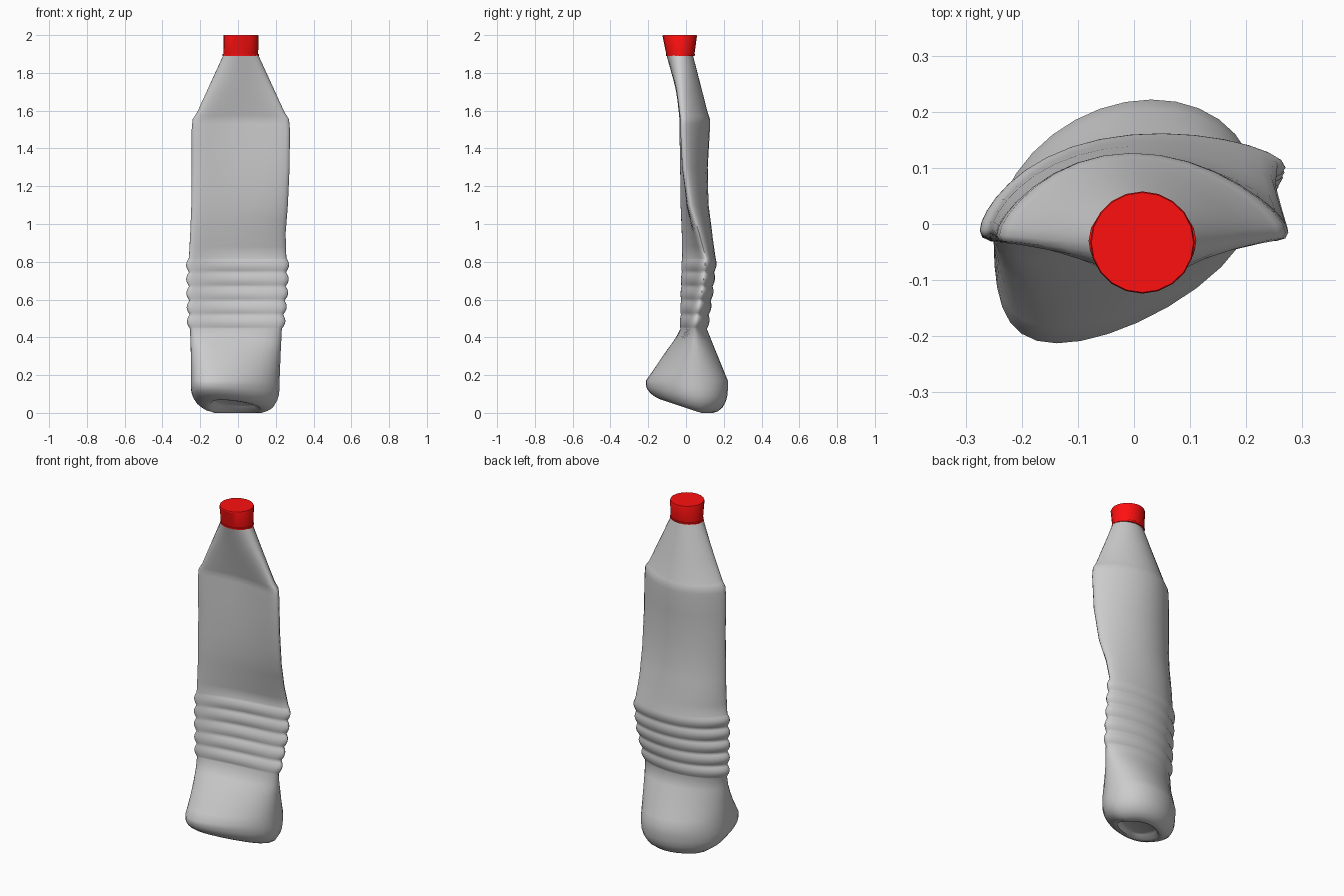
import bpy, bmesh, math

N = 32

# Crushed-body sections: z, left x, left y, right x, right y,
# bow of the mid line, half thickness, back skew, front skew
SECTIONS = [
    (0.17, -0.250, -0.035, 0.220, 0.050, -0.003, 0.213, 0.00, -0.08),
    (0.32, -0.250, -0.025, 0.226, 0.048, 0.015, 0.130, 0.00, -0.06),
    (0.445, -0.254, -0.015, 0.232, 0.045, 0.037, 0.055, -0.03, -0.03),
    (0.65, -0.259, -0.015, 0.252, 0.085, 0.043, 0.052, -0.05, -0.04),
    (0.82, -0.260, -0.010, 0.256, 0.105, 0.044, 0.054, -0.06, -0.05),
    (0.95, -0.253, -0.010, 0.252, 0.070, 0.046, 0.058, -0.05, -0.04),
    (1.10, -0.247, -0.015, 0.264, 0.025, 0.054, 0.060, -0.03, -0.02),
    (1.30, -0.245, -0.017, 0.273, -0.005, 0.064, 0.062, -0.02, 0.00),
    (1.50, -0.245, -0.020, 0.275, -0.015, 0.076, 0.068, -0.02, 0.00),
    (1.555, -0.240, -0.020, 0.270, -0.015, 0.076, 0.068, -0.02, 0.00),
    (1.59, -0.217, -0.022, 0.247, -0.018, 0.068, 0.067, -0.02, 0.00),
    (1.90, -0.075, -0.035, 0.105, -0.035, 0.000, 0.070, 0.00, 0.00),
]
RIB_LOW, RIB_HIGH, RIBS = 0.445, 0.82, 5


def section_at(z):
    for a, b in zip(SECTIONS, SECTIONS[1:]):
        if z <= b[0]:
            t = max(0, (z - a[0]) / (b[0] - a[0]))
            return [p + (q - p) * t for p, q in zip(a, b)]
    return list(SECTIONS[-1])


def ring(sec, bulge=0.0):
    z, lx, ly, rx, ry, bow, half, back, front = sec
    lx, rx, half = lx - bulge, rx + bulge, half + bulge * 0.6
    pts = []
    for i in range(N):
        a = 2 * math.pi * i / N
        s, t = math.sin(a), (1 - math.cos(a)) / 2
        x = lx + (rx - lx) * t + (back if s > 0 else front) * s * s
        y = ly + (ry - ly) * t + bow * s * s + half * s
        pts.append((x, y, z))
    return pts


def loft(name, rings, angle):
    bm = bmesh.new()
    rows = [[bm.verts.new(p) for p in r] for r in rings]
    n = len(rows[0])
    for a, b in zip(rows, rows[1:]):
        for i in range(n):
            j = (i + 1) % n
            bm.faces.new((a[i], a[j], b[j], b[i]))
    bm.faces.new(rows[0])
    bm.faces.new(rows[-1])
    bmesh.ops.recalc_face_normals(bm, faces=bm.faces)
    mesh = bpy.data.meshes.new(name)
    bm.to_mesh(mesh)
    bm.free()
    ob = bpy.data.objects.new(name, mesh)
    bpy.context.collection.objects.link(ob)
    bpy.ops.object.select_all(action='DESELECT')
    ob.select_set(True)
    bpy.context.view_layer.objects.active = ob
    bpy.ops.object.shade_smooth_by_angle(angle=math.radians(angle))
    return ob


# Tilted, rounded base with a recess
rings = []
base = ring(SECTIONS[0])
for scale, h in [(0.40, 0.045), (0.49, 0.035), (0.56, 0.004), (0.65, 0.0),
                 (0.76, 0.008), (0.87, 0.028), (0.95, 0.060), (0.985, 0.090), (1.0, 0.125)]:
    row = []
    for x, y, _ in base:
        x, y = -0.02 + (x + 0.02) * scale, y * scale
        row.append((x, y, h + 0.33 * max(0.08 - y, 0) * (1 - h / 0.17)))
    rings.append(row)

# Lower body, ribs, upper body and shoulder
for z in [0.17, 0.21, 0.26, 0.32, 0.38]:
    rings.append(ring(section_at(z)))
steps = RIBS * 8
for k in range(steps + 1):
    z = RIB_LOW + (RIB_HIGH - RIB_LOW) * k / steps
    rings.append(ring(section_at(z), 0.015 * abs(math.sin(math.pi * k / 8))))
for z in [0.88, 0.95, 1.02, 1.10, 1.20, 1.30, 1.40, 1.50, 1.53, 1.555, 1.575, 1.59, 1.70, 1.80, 1.90]:
    rings.append(ring(section_at(z)))
loft("bottle_body", rings, 60)


# Screw cap, squeezed at its lower rim
def oval(z, cy, rx, ry, n=20):
    return [(0.015 + rx * math.cos(2 * math.pi * i / n),
             cy + ry * math.sin(2 * math.pi * i / n), z) for i in range(n)]


cap = loft("bottle_cap", [oval(1.890, -0.03, 0.096, 0.076), oval(1.899, -0.03, 0.096, 0.077),
                          oval(1.901, -0.03, 0.092, 0.075), oval(1.995, -0.033, 0.093, 0.091),
                          oval(2.0, -0.033, 0.091, 0.089)], 30)
red = bpy.data.materials.new("cap_red")
red.diffuse_color = (1.0, 0.005, 0.005, 1)
cap.data.materials.append(red)
